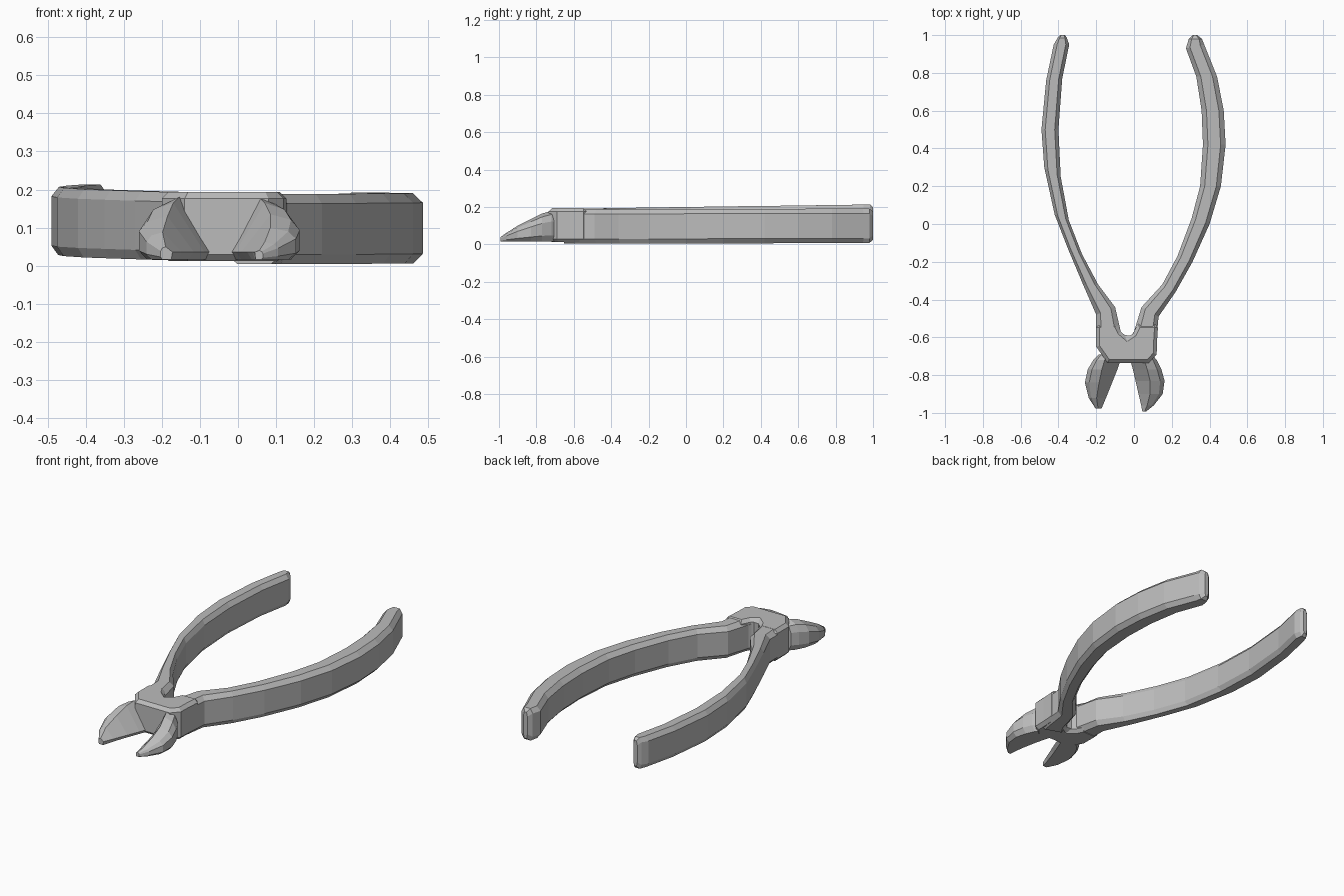
import bpy
import bmesh
from mathutils import Vector

cube = bpy.data.objects.get("Cube")
if cube:
    bpy.data.objects.remove(cube, do_unlink=True)

steel = bpy.data.materials.new("grey_steel")
steel.use_nodes = True
GREY = (0.5, 0.5, 0.5, 1)
steel.diffuse_color = GREY
steel.node_tree.nodes["Principled BSDF"].inputs["Base Color"].default_value = GREY


def finish(bm, name):
    bmesh.ops.recalc_face_normals(bm, faces=bm.faces)
    mesh = bpy.data.meshes.new(name)
    bm.to_mesh(mesh)
    bm.free()
    mesh.materials.append(steel)
    obj = bpy.data.objects.new(name, mesh)
    bpy.context.collection.objects.link(obj)
    return obj


def loft(name, sections):
    """Skin a list of equal-sized rings and cap both ends."""
    bm = bmesh.new()
    rings = [[bm.verts.new(p) for p in ring] for ring in sections]
    for a, b in zip(rings, rings[1:]):
        for k in range(len(a)):
            n = (k + 1) % len(a)
            bm.faces.new((a[k], a[n], b[n], b[k]))
    bm.faces.new(rings[0])
    bm.faces.new(rings[-1])
    return finish(bm, name)


def handle(name, rows, low, rise, height):
    """Sweep a chamfered bar between an outer and an inner edge."""
    sections = []
    for n, (ox, oy, ix, iy) in enumerate(rows):
        outer, inner = Vector((ox, oy, 0)), Vector((ix, iy, 0))
        inset = 0.016 if n == len(rows) - 1 else 0
        base = low + rise * max(0, (oy + 0.5) / 1.5) + inset
        top = base + height - 2 * inset
        ring = []
        for t, z in ((0, base + .025), (.2, base), (.8, base), (1, base + .025),
                     (1, top - .025), (.78, top), (.22, top), (0, top - .025)):
            p = outer.lerp(inner, t)
            p.z = z
            ring.append(p)
        sections.append(ring)
    return loft(name, sections)


# Curved handles with straight shanks running into the joint
handle("right_handle", [
    (-.185, -.66, -.05, -.61), (-.2, -.60, -.07, -.57), (-.2, -.48, -.1, -.44),
    (-.27, -.32, -.19, -.32), (-.35, -.13, -.275, -.16), (-.42, .05, -.345, .02),
    (-.475, .3, -.388, .25), (-.49, .5, -.4, .5), (-.465, .76, -.38, .77),
    (-.425, .95, -.343, .95), (-.405, .985, -.355, .985), (-.39, 1, -.365, 1)],
    .014, .021, .179)
handle("left_handle", [
    (.115, -.66, -.03, -.61), (.12, -.60, .0, -.57), (.13, -.49, .04, -.44),
    (.22, -.36, .15, -.32), (.31, -.2, .23, -.17), (.4, 0, .305, .03),
    (.46, .2, .35, .2), (.485, .42, .365, .42), (.475, .6, .358, .6),
    (.44, .78, .33, .78), (.372, .95, .275, .93), (.36, .98, .29, .98),
    (.335, 1, .31, 1)], .004, .004, .184)

# Joint block where the two halves cross
outline = [(-.2, -.53), (-.2, -.65), (-.165, -.7), (-.14, -.735), (.08, -.735),
           (.12, -.69), (.122, -.62), (.128, -.53), (.02, -.53), (-.005, -.58),
           (-.035, -.6), (-.07, -.57), (-.09, -.53)]
bm = bmesh.new()
base = bm.faces.new([bm.verts.new((x, y, .012)) for x, y in outline])
grown = bmesh.ops.extrude_face_region(bm, geom=[base])
bmesh.ops.translate(bm, vec=(0, 0, .182),
                    verts=[v for v in grown["geom"] if isinstance(v, bmesh.types.BMVert)])
joint = finish(bm, "pivot_joint")
bevel = joint.modifiers.new("worn_edges", "BEVEL")
bevel.width = 0.018
bevel.segments = 1
bevel.limit_method = "ANGLE"
bevel.angle_limit = 1.2


def jaw(name, rows):
    """Cutting jaw: flat underside, high ridge, slope down to the cutting edge."""
    sections = []
    for y, o, r, i, top in rows:
        b = .016
        shoulder = o + .3 * (r - o)
        ring = [(i, b + .02), (r, top), (shoulder, b + .88 * (top - b)),
                (o, b + .65 * (top - b)), (o, b + .2 * (top - b)),
                (shoulder, b), (i + .1 * (o - i), b)]
        sections.append([(x, y, z) for x, z in ring])
    return loft(name, sections)


# Cutting jaws, from the joint to the tip
jaw("right_jaw", [(-.69, -.185, -.14, -.05, .175), (-.72, -.215, -.155, -.07, .18),
                  (-.77, -.245, -.17, -.088, .165), (-.84, -.26, -.185, -.116, .13),
                  (-.92, -.24, -.198, -.148, .088), (-.978, -.203, -.19, -.172, .05)])
jaw("left_jaw", [(-.69, .095, .045, -.04, .175), (-.72, .12, .055, -.02, .18),
                 (-.77, .145, .07, -.006, .165), (-.83, .162, .085, .008, .135),
                 (-.9, .152, .085, .024, .1), (-.96, .105, .07, .038, .062),
                 (-.992, .065, .056, .044, .04)])
